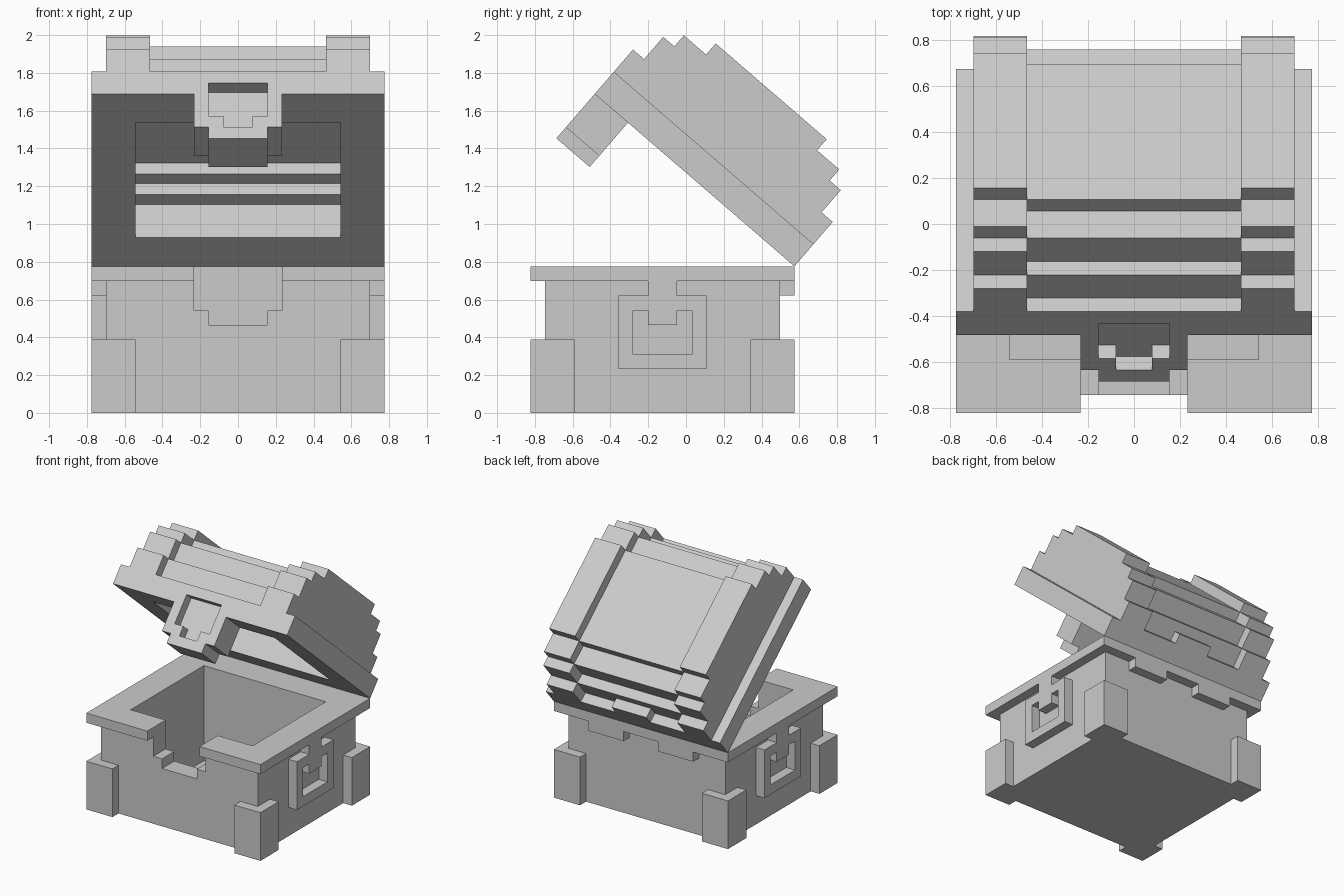
import bpy, bmesh, math
from mathutils import Vector

if "Cube" in bpy.data.objects:
    bpy.data.objects.remove(bpy.data.objects["Cube"])

U = 0.0776            # one block of the grid the chest is built on
BACK = 0.574          # y of the rear edge, where the lid hinges
TILT = math.radians(-40.8)

grey = bpy.data.materials.new("plain_grey")
grey.diffuse_color = (0.6, 0.6, 0.6, 1)
grey.use_nodes = True
grey.node_tree.nodes["Principled BSDF"].inputs["Base Color"].default_value = grey.diffuse_color


def cells(b):
    """Grid cells of a box (x0, x1, depth from back d0, d1, z0, z1)."""
    x0, x1, d0, d1, z0, z1 = b
    return {(i, j, k) for i in range(x0, x1) for j in range(-d1, -d0)
            for k in range(z0, z1)}


def both(x0, x1, *rest):
    """A box and its mirror image across x = 0."""
    return cells((x0, x1, *rest)) | cells((-x1, -x0, *rest))


def mid(half, *rest):
    return cells((-half, half, *rest))


def part(name, solid, lid=False):
    """Skin a set of grid cells with one clean outer surface."""
    bm = bmesh.new()
    verts = {}
    for c in solid:
        for ax in range(3):
            for s in (0, 1):
                n = list(c)
                n[ax] += 2 * s - 1
                if tuple(n) in solid:
                    continue
                b, d = (ax + 1) % 3, (ax + 2) % 3
                loop = []
                for p, q in ((0, 0), (1, 0), (1, 1), (0, 1)):
                    v = list(c)
                    v[ax] += s
                    v[b] += p
                    v[d] += q
                    v = tuple(v)
                    if v not in verts:
                        verts[v] = bm.verts.new(Vector(v) * U)
                    loop.append(verts[v])
                bm.faces.new(loop if s else loop[::-1])
    bmesh.ops.dissolve_limit(bm, angle_limit=0.01, verts=bm.verts[:], edges=bm.edges[:])
    me = bpy.data.meshes.new(name)
    bm.to_mesh(me)
    bm.free()
    me.materials.append(grey)
    ob = bpy.data.objects.new(name, me)
    bpy.context.collection.objects.link(ob)
    ob.location = (0, BACK, 10 * U if lid else 0)
    if lid:
        ob.rotation_euler.x = TILT
    return ob


# Lower box: walls and overhanging rim, hollowed, with a stepped front notch
outer = mid(9, 1, 17, 0, 9)
box = outer | mid(10, 0, 18, 9, 10)
box -= mid(7, 3, 15, 0, 10)
box -= mid(3, 15, 18, 7, 10) | mid(2, 15, 18, 6, 7)
part("chest_box", box)

# Thin floor
bpy.ops.mesh.primitive_cube_add(size=1, location=(0, BACK - 9 * U, 0.005))
floor = bpy.context.object
floor.name = "chest_floor"
floor.scale = (14 * U, 12 * U, 0.01)
floor.data.materials.append(grey)

# Corner feet wrapped around the box
part("corner_feet", (both(7, 10, 0, 3, 0, 5) | both(7, 10, 15, 18, 0, 5)) - outer)

# Side handles: square ring plus hanging tab
ring = both(9, 10, 6, 12, 3, 8) - both(9, 10, 7, 11, 4, 7)
part("side_handles", ring | both(9, 10, 8, 10, 6, 9))

# Clips under the rear rim
part("rear_clips", both(2, 6, 0, 1, 8, 9))

# Lid: stepped barrel with raised end bands and a lower middle
lid = mid(10, 0, 18, 0, 2)
for inset, z0, z1 in ((0, 2, 4), (1, 4, 6), (2, 6, 7), (4, 7, 8)):
    lid |= both(6, 9, inset, 18 - inset, z0, z1)
for inset, z0, z1 in ((1, 2, 4), (2, 4, 6), (4, 6, 7)):
    lid |= mid(6, inset, 18 - inset, z0, z1)
for inset, z0, z1 in ((3, 0, 3), (4, 3, 4), (5, 4, 5)):
    lid -= mid(7, inset, 18 - inset, z0, z1)
lid |= mid(2, 0, 1, 2, 3)                      # small rear hinge tab

# Front latch hanging from the lid, with a stepped keyhole recess
lid |= mid(3, 15, 18, -3, 0) | mid(2, 15, 18, -4, -3)
lid -= mid(2, 17, 18, -2, 1) | mid(1, 17, 18, -3, -2)
part("lid_with_latch", lid, lid=True)
